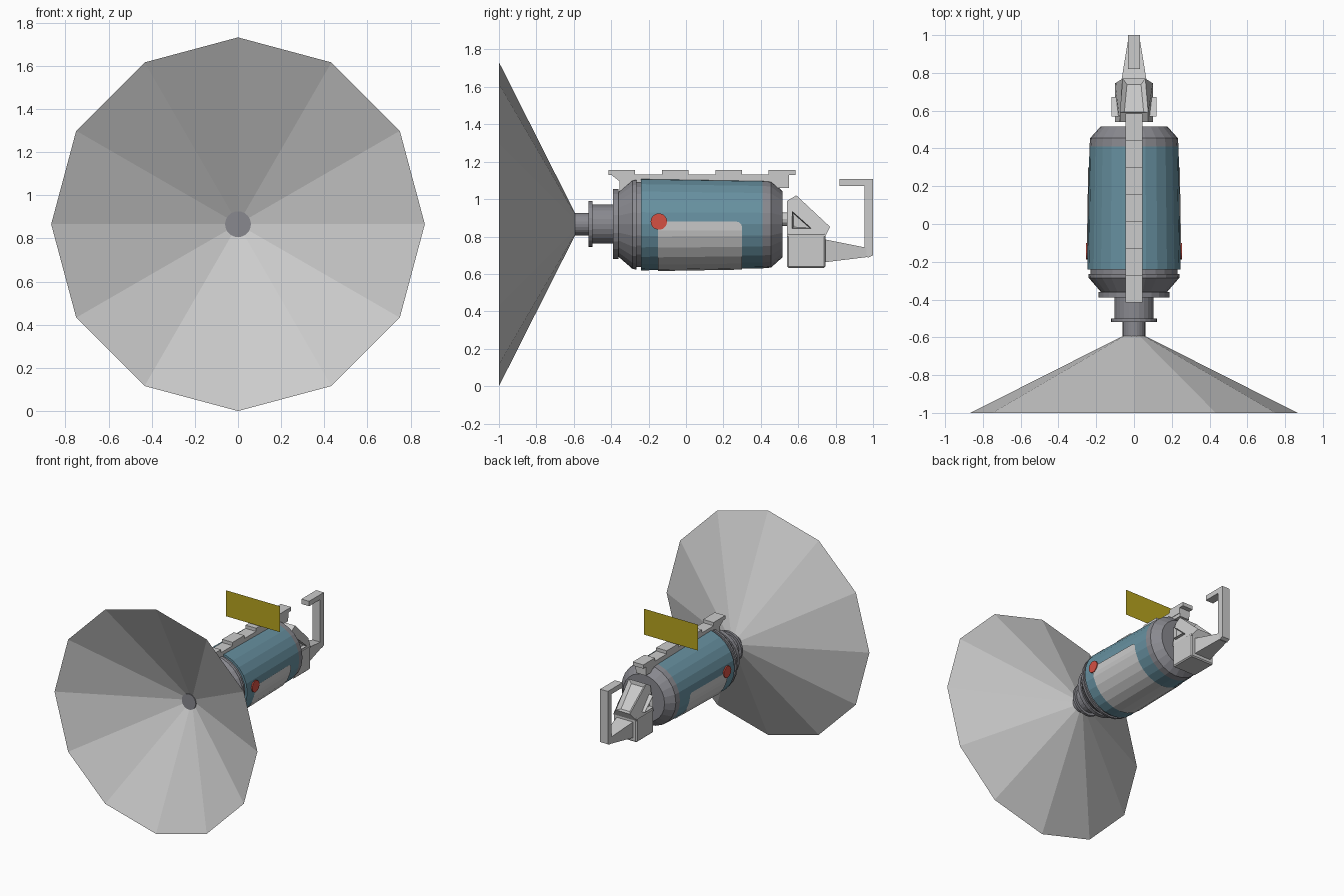
import bpy, bmesh, math
from mathutils import Vector

if "Cube" in bpy.data.objects:
    bpy.data.objects.remove(bpy.data.objects["Cube"])

AX = 0.866  # height of the long axis


def mat(name, r, g, b):
    m = bpy.data.materials.new(name)
    m.diffuse_color = (r, g, b, 1)
    m.use_nodes = True
    m.node_tree.nodes["Principled BSDF"].inputs["Base Color"].default_value = m.diffuse_color
    return m


LIGHT = mat("light_grey", 0.60, 0.60, 0.60)
BLUE = mat("dusty_blue", 0.135, 0.28, 0.35)
DARK = mat("steel_grey", 0.25, 0.25, 0.275)
RED = mat("red", 0.66, 0.08, 0.055)
YELLOW = mat("mustard", 0.47, 0.37, 0.014)


def finish(name, bm, *mats, fix=True):
    if fix:
        bmesh.ops.recalc_face_normals(bm, faces=bm.faces)
    me = bpy.data.meshes.new(name)
    bm.to_mesh(me)
    bm.free()
    ob = bpy.data.objects.new(name, me)
    bpy.context.collection.objects.link(ob)
    for m in mats:
        me.materials.append(m)
    return ob


def lathe(name, profile, mats, sides=24, z=AX, caps=True, rule=None):
    """Turn a (y, radius) profile around the long axis."""
    bm = bmesh.new()
    rings = []
    for y, r in profile:
        n = sides if r > 0 else 1
        rings.append([bm.verts.new((r * math.cos(2 * math.pi * i / sides), y,
                                    z + r * math.sin(2 * math.pi * i / sides))) for i in range(n)])
    for a, b in zip(rings, rings[1:]):
        for i in range(sides):
            j = (i + 1) % sides
            if len(b) == 1:
                bm.faces.new((a[i], a[j], b[0]))
            else:
                bm.faces.new((a[i], a[j], b[j], b[i]))
    if caps:
        bm.faces.new(rings[0])
        bm.faces.new(rings[-1])
    if rule:
        for f in bm.faces:
            f.material_index = rule(f.calc_center_median())
    return finish(name, bm, *mats)


def prism(name, pts, half, m, x=0.0, bevel=0.0):
    """Extrude a (y, z) side profile across x."""
    bm = bmesh.new()
    a = [bm.verts.new((x - half, y, z)) for y, z in pts]
    b = [bm.verts.new((x + half, y, z)) for y, z in pts]
    bm.faces.new(a)
    bm.faces.new(b)
    for i in range(len(pts)):
        j = (i + 1) % len(pts)
        bm.faces.new((a[i], a[j], b[j], b[i]))
    ob = finish(name, bm, m)
    if bevel:
        mod = ob.modifiers.new("bevel", "BEVEL")
        mod.width = bevel
        mod.segments = 1
    return ob


def box(y0, y1, z0, z1):
    return [(y0, z0), (y1, z0), (y1, z1), (y0, z1)]


# Open spray cone
lathe("spray_cone", [(-1, 0.866), (-0.563, 0)], [LIGHT], sides=12, caps=False)

# Nozzle, flanges, collar
lathe("nozzle", [(-0.60, 0.06), (-0.52, 0.06), (-0.52, 0.123), (-0.50, 0.123), (-0.50, 0.104),
                 (-0.39, 0.104), (-0.39, 0.187), (-0.36, 0.187), (-0.36, 0.175), (-0.285, 0.24),
                 (-0.265, 0.242), (-0.265, 0.23), (-0.23, 0.23)], [DARK])

# Tank with grey rear shoulder
lathe("tank", [(-0.24, 0.247), (0.41, 0.236), (0.455, 0.232), (0.515, 0.178)], [BLUE, DARK],
      rule=lambda c: 1 if c.y > 0.41 else 0)

# Label wrapped around the underside, with rounded upper corners
bm = bmesh.new()
Y0, Y1, CR = -0.15, 0.30, 0.03
steps = [CR * (1 - math.cos(math.radians(a))) for a in (0, 30, 60, 90)]
columns = [Y0 + s for s in steps] + [Y1 - s for s in reversed(steps)]
grid = []
for y in columns:
    d = max(0, CR - min(y - Y0, Y1 - y))
    drop = CR - math.sqrt(max(0, CR * CR - d * d))
    r = 0.247 - 0.011 * (y + 0.24) / 0.65 + 0.005
    top = math.asin((0.014 - drop) / r)
    angs = [top, math.radians(-8)] + [math.radians(-15 * k) for k in range(1, 12)]
    angs += [math.radians(-172), -math.pi - top]
    grid.append([bm.verts.new((r * math.cos(t), y, AX + r * math.sin(t))) for t in angs])
for a, b in zip(grid, grid[1:]):
    for i in range(len(a) - 1):
        bm.faces.new((a[i], b[i], b[i + 1], a[i + 1]))
finish("label", bm, LIGHT)

# Red dots on both sides
dot = [(-0.145 + 0.044 * math.cos(math.radians(20 * k)), 0.88 + 0.044 * math.sin(math.radians(20 * k)))
       for k in range(18)]
for side, s in (("left", -1), ("right", 1)):
    prism("red_dot_" + side, dot, 0.0045, RED, x=s * 0.2495)

# Toothed top rail with its two feet
prism("rail_base", box(-0.30, 0.55, 1.085, 1.132), 0.045, LIGHT)
P = 1.0 / 7
for k in range(4):
    y = -0.415 + 2 * k * P
    prism("rail_tooth_%d" % (k + 1), box(y, y + P, 1.128, 1.157), 0.045, LIGHT)
prism("rail_front_foot", [(-0.40, 1.13), (-0.355, 1.095), (-0.355, 1.04), (-0.26, 1.04), (-0.26, 1.13)],
      0.042, LIGHT)
prism("rail_rear_foot", box(0.46, 0.55, 1.06, 1.13), 0.042, LIGHT)

# Thin upright yellow plate
bm = bmesh.new()
bm.faces.new([bm.verts.new(p) for p in ((-0.23, 0.185, 1.165), (0.23, 0.185, 1.165),
                                        (0.23, 0.185, 1.365), (-0.23, 0.185, 1.365))])
finish("sight_plate", bm, YELLOW)

# Rear link pin
lathe("rear_pin", [(0.50, 0.036), (0.56, 0.036)], [LIGHT], sides=12, z=0.893)

# Valve block: box below, sloped head above with a recessed slot
prism("valve_block", box(0.54, 0.745, 0.632, 0.82), 0.10, LIGHT, bevel=0.008)
head = prism("valve_head", [(0.54, 0.80), (0.745, 0.80), (0.77, 0.852), (0.59, 1.02), (0.54, 0.99)],
             0.10, LIGHT)
bm = bmesh.new()
bm.from_mesh(head.data)
slope_dir = Vector((0, 0.168, 0.18)).normalized()
for v in bm.verts:  # narrow the rear edge and the crown
    if v.co.y > 0.76:
        v.co.x *= 0.6
    elif v.co.z > 0.95:
        v.co.x *= 0.75
bm.normal_update()
slope = max(bm.faces, key=lambda f: f.normal.dot(slope_dir))
bmesh.ops.inset_region(bm, faces=[slope], thickness=0.033, depth=0)
bmesh.ops.translate(bm, verts=slope.verts, vec=-0.02 * slope_dir)
bm.to_mesh(head.data)
bm.free()

# Triangular side lugs with a sunken centre
for side, s in (("left", -1), ("right", 1)):
    lug = prism("side_lug_" + side, [(0.568, 0.842), (0.672, 0.842), (0.568, 0.935)], 0.025, LIGHT, x=s * 0.093)
    bm = bmesh.new()
    bm.from_mesh(lug.data)
    bm.normal_update()
    outer = max(bm.faces, key=lambda f: f.normal.x * s)
    bmesh.ops.inset_region(bm, faces=[outer], thickness=0.012, depth=0)
    bmesh.ops.translate(bm, verts=outer.verts, vec=(-s * 0.025, 0, 0))
    bm.to_mesh(lug.data)
    bm.free()

# Handle: tapered arm, upright post, top grip
arm = prism("handle_arm", [(0.74, 0.662), (0.965, 0.69), (0.965, 0.74), (0.74, 0.785)], 0.07, LIGHT)
for v in arm.data.vertices:
    if v.co.y > 0.9:
        v.co.x *= 0.47
prism("handle_post", [(0.955, 0.695), (0.975, 0.688), (1.0, 0.70), (1.0, 1.108), (0.955, 1.108)],
      0.033, LIGHT)
prism("handle_grip", [(0.82, 1.07), (0.96, 1.07), (0.96, 1.108), (0.82, 1.108)], 0.033, LIGHT)
